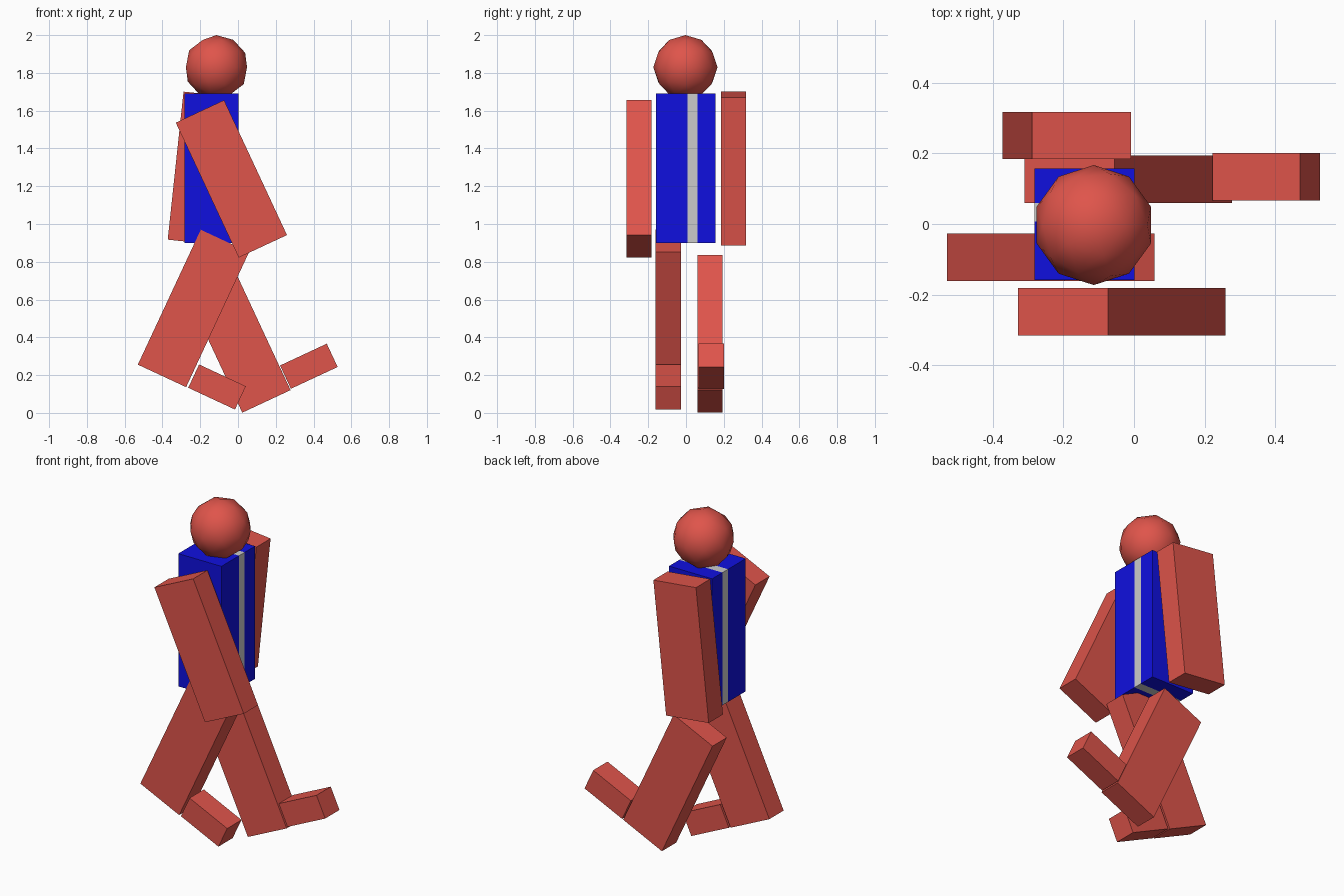
import bpy
from math import radians

if "Cube" in bpy.data.objects:
    bpy.data.objects.remove(bpy.data.objects["Cube"])


def material(name, rgb):
    m = bpy.data.materials.new(name)
    m.diffuse_color = (*rgb, 1)
    m.use_nodes = True
    m.node_tree.nodes["Principled BSDF"].inputs["Base Color"].default_value = m.diffuse_color
    return m


SKIN = material("red_brown", (0.74, 0.09, 0.07))
BLUE = material("blue", (0.005, 0.005, 0.74))


def box(name, centre, size, tilt=0, mat=None):
    """Box with its top leaning toward +x by `tilt` degrees."""
    bpy.ops.mesh.primitive_cube_add(size=1, location=centre,
                                    rotation=(0, radians(tilt), 0))
    ob = bpy.context.object
    ob.name = name
    ob.scale = size
    if mat:
        ob.data.materials.append(mat)
    return ob


# Torso: two blue slabs with a grey strip between them
for name, y0, y1, mat in (("torso_right", -0.159, 0.007, BLUE),
                          ("torso_strip", 0.007, 0.06, None),
                          ("torso_left", 0.06, 0.157, BLUE)):
    box(name, (-0.14, (y0 + y1) / 2, 1.295), (0.284, y1 - y0, 0.79), 0, mat)

# Arms and legs share one block size
LIMB = (0.282, 0.134, 0.788)
for name, centre, tilt in (("right_arm", (-0.035, -0.249, 1.239), -25),
                           ("left_arm", (-0.19, 0.251, 1.294), 6.1),
                           ("right_leg", (-0.236, -0.094, 0.553), 25),
                           ("left_leg", (-0.016, 0.127, 0.418), -25)):
    box(name, centre, LIMB, tilt, SKIN)

# Feet, each square to its leg
FOOT = (0.273, 0.134, 0.136)
box("right_foot", (-0.111, -0.094, 0.137), FOOT, 25, SKIN)
box("left_foot", (0.375, 0.134, 0.247), FOOT, -25, SKIN)

# Head: low-poly ball with smooth shading
bpy.ops.mesh.primitive_ico_sphere_add(subdivisions=2, radius=0.17,
                                      location=(-0.114, -0.003, 1.83))
head = bpy.context.object
head.name = "head"
head.data.materials.append(SKIN)
bpy.ops.object.shade_smooth()
